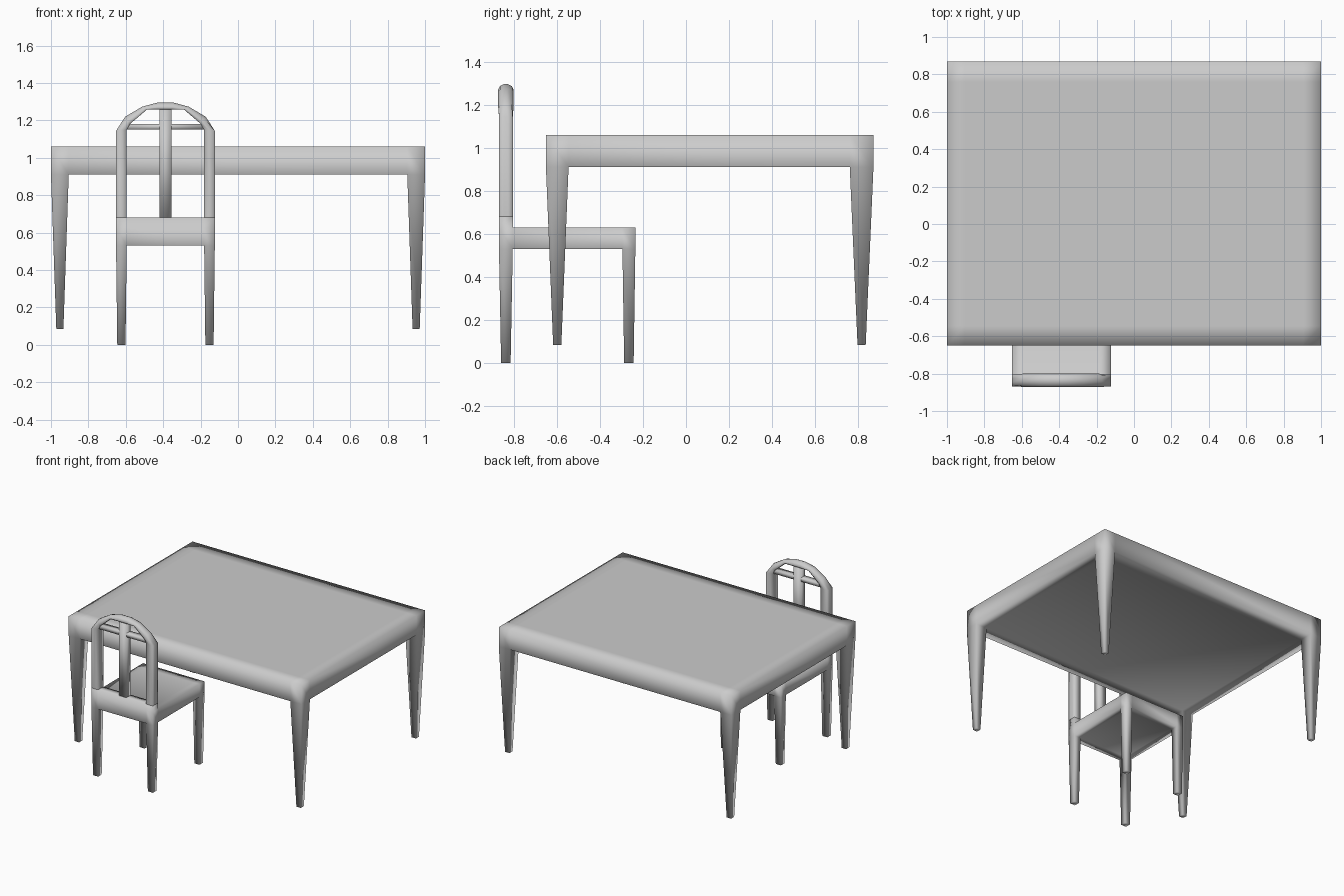
import bpy, bmesh
from mathutils import Vector

cube = bpy.data.objects.get("Cube")
if cube:
    bpy.data.objects.remove(cube, do_unlink=True)

grey = bpy.data.materials.new("plain grey")
grey.use_nodes = True
COLOUR = (0.6, 0.6, 0.6, 1)
grey.diffuse_color = COLOUR
grey.node_tree.nodes["Principled BSDF"].inputs["Base Color"].default_value = COLOUR


def finish(bm, name):
    bmesh.ops.recalc_face_normals(bm, faces=bm.faces)
    mesh = bpy.data.meshes.new(name)
    bm.to_mesh(mesh)
    bm.free()
    mesh.materials.append(grey)
    mesh.shade_smooth()
    obj = bpy.data.objects.new(name, mesh)
    bpy.context.collection.objects.link(obj)
    return obj


def box(bm, lo, hi):
    verts = bmesh.ops.create_cube(bm, size=1)["verts"]
    for v in verts:
        v.co = Vector([(a + b) / 2 + c * (b - a) for a, b, c in zip(lo, hi, v.co)])


def slab_with_legs(xs, ys, z0, z1, foot_z, foot_half):
    """Slab cut near its edges, with tapered legs drawn down from the corners."""
    bm = bmesh.new()
    box(bm, (xs[0], ys[0], z0), (xs[3], ys[3], z1))
    for axis, cuts in ((Vector((1, 0, 0)), xs), (Vector((0, 1, 0)), ys)):
        for c in cuts[1:3]:
            bmesh.ops.bisect_plane(bm, geom=bm.verts[:] + bm.edges[:] + bm.faces[:],
                                   plane_co=axis * c, plane_no=axis)
    corners = []
    for f in bm.faces:
        c = f.calc_center_median()
        if abs(c.z - z0) < 1e-4 and not xs[1] < c.x < xs[2] and not ys[1] < c.y < ys[2]:
            corners.append(f)
    for f in bmesh.ops.extrude_discrete_faces(bm, faces=corners)["faces"]:
        c = f.calc_center_median()
        for v in f.verts:
            v.co = (c.x + (foot_half if v.co.x > c.x else -foot_half),
                    c.y + (foot_half if v.co.y > c.y else -foot_half), foot_z)
    return bm


# Table
finish(slab_with_legs((-1, -0.905, 0.905, 1), (-0.65, -0.545, 0.76, 0.87),
                      0.91, 1.06, 0.085, 0.019), "table")

# Chair seat and legs, with a raised rail along the back edge
CX, CY = -0.388, -0.836
SEAT_TOP, RAIL_TOP = 0.63, 0.68
seat = slab_with_legs([CX + d for d in (-0.264, -0.207, 0.207, 0.264)],
                      (-0.868, -0.804, -0.295, -0.235), 0.53, SEAT_TOP, 0, 0.022)
rail = [f for f in seat.faces if abs(f.calc_center_median().z - SEAT_TOP) < 1e-4
        and f.calc_center_median().y < -0.804]
new = bmesh.ops.extrude_face_region(seat, geom=rail)["geom"]
for v in new:
    if isinstance(v, bmesh.types.BMVert):
        v.co.z = RAIL_TOP
finish(seat, "chair_seat")

# Chair back frame: square posts running into a rounded arch
POST = ((0, 0.032), (0.5, 0.032), (1, 0.032), (1, 0.01))
ARCH = ((0, 0.032), (0.3, 0.036), (0.75, 0.027), (1, 0.008))
half = [  # inner x, inner z, outer x, outer z, section
    (0.207, RAIL_TOP, 0.264, RAIL_TOP, POST),
    (0.207, 1.15, 0.264, 1.144, POST),
    (0.19, 1.18, 0.216, 1.219, ARCH),
    (0.1, 1.257, 0.125, 1.273, ARCH),
    (0.035, 1.258, 0.04, 1.296, ARCH),
]
path = [(-a, b, -c, d, s) for a, b, c, d, s in half] + half[::-1]
frame = bmesh.new()
rings = []
for ix, iz, ox, oz, section in path:
    loop = [(t, -h) for t, h in section] + [(t, h) for t, h in section[::-1]]
    rings.append([frame.verts.new((CX + ix + (ox - ix) * t, CY + y, iz + (oz - iz) * t))
                  for t, y in loop])
for r, s in zip(rings, rings[1:]):
    for i in range(len(r)):
        j = (i + 1) % len(r)
        frame.faces.new((r[i], r[j], s[j], s[i]))
finish(frame, "chair_back_frame")

# Upright slat and crossbar inside the frame
for name, w, z0, z1, d in (("chair_slat", 0.032, RAIL_TOP - 0.01, 1.27, 0.026),
                           ("chair_crossbar", 0.212, 1.15, 1.18, 0.024)):
    bm = bmesh.new()
    box(bm, (CX - w, CY - d, z0), (CX + w, CY + d, z1))
    finish(bm, name)
